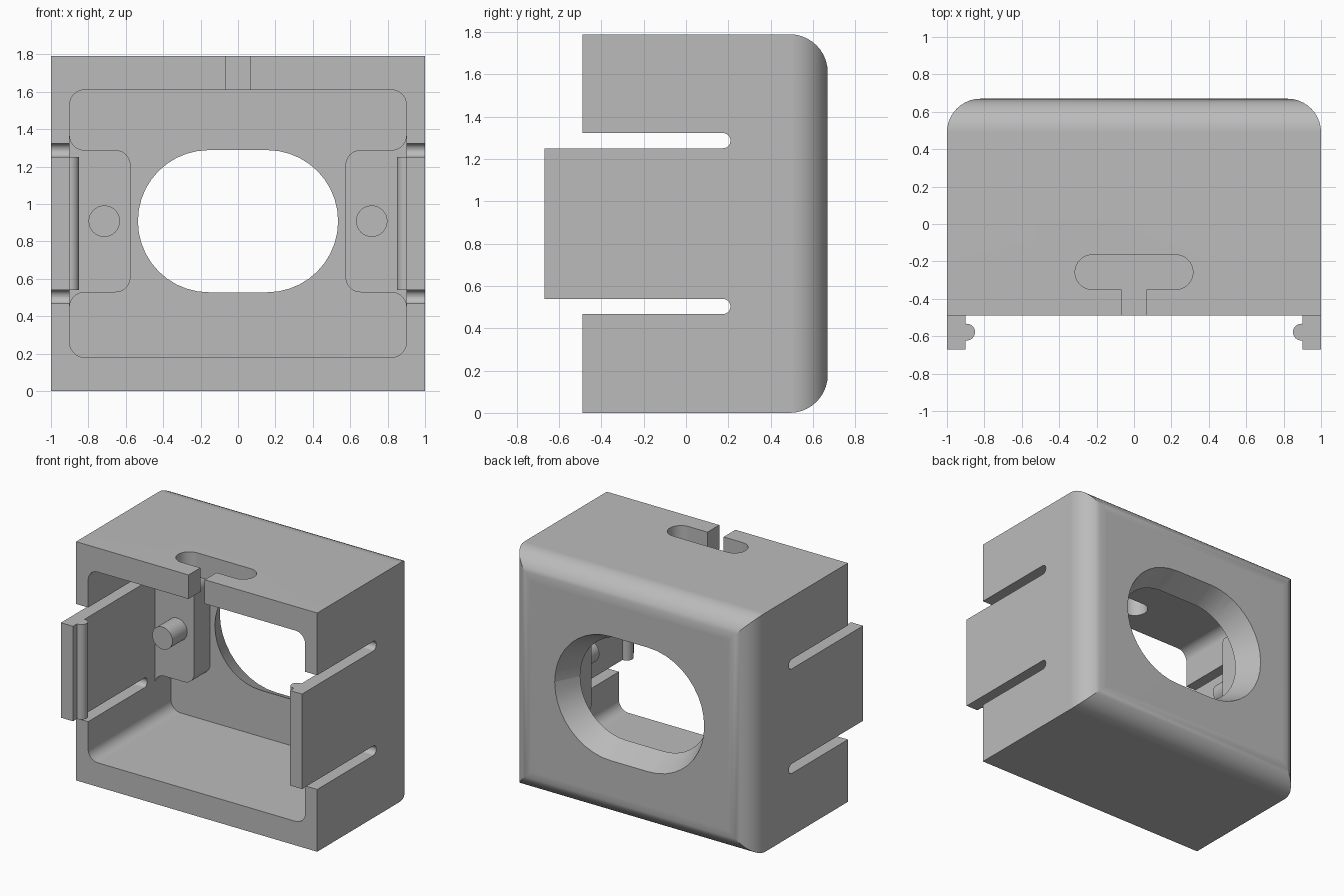
import bpy, bmesh, math
from mathutils import Vector

if "Cube" in bpy.data.objects:
    bpy.data.objects.remove(bpy.data.objects["Cube"], do_unlink=True)

HEIGHT = 1.79
FRONT, TONGUE, BACK = -0.49, -0.67, 0.67
ROUND, WALL_Y, MID_Z = 0.18, 0.49, 0.908

grey = bpy.data.materials.new("light grey plastic")
grey.use_nodes = True
grey.diffuse_color = (0.5, 0.5, 0.5, 1)
grey.node_tree.nodes["Principled BSDF"].inputs["Base Color"].default_value = (0.5, 0.5, 0.5, 1)

# How a 2D profile point and a depth map into space, per extrusion axis
MAPS = {
    "x": lambda p, d: (d, p.x, p.y),
    "y": lambda p, d: (p.x, d, p.y),
    "z": lambda p, d: (p.x, p.y, d),
}


def outline(corners, steps=10):
    """Closed outline with square corners (u, v, radius) rounded off."""
    result = []
    for i, (u, v, r) in enumerate(corners):
        p = Vector((u, v))
        if not r:
            result.append(p)
            continue
        before = (Vector(corners[i - 1][:2]) - p).normalized()
        after = (Vector(corners[(i + 1) % len(corners)][:2]) - p).normalized()
        centre = p + (before + after) * r
        for k in range(steps + 1):
            t = math.pi / 2 * k / steps
            result.append(centre - after * r * math.cos(t) - before * r * math.sin(t))
    return result


def rect(w, z0, z1, r):
    return outline([(-w, z0, r), (w, z0, r), (w, z1, r), (-w, z1, r)])


def circle(u, v, r, count=32):
    turn = 2 * math.pi / count
    return [Vector((u + r * math.cos(turn * k), v + r * math.sin(turn * k))) for k in range(count)]


def loft(name, axis, start, end, loop, end_loop=None):
    """Solid between two matching outlines along an axis."""
    bm = bmesh.new()
    place = MAPS[axis]
    a = [bm.verts.new(place(p, start)) for p in loop]
    b = [bm.verts.new(place(p, end)) for p in (end_loop or loop)]
    bm.faces.new(a)
    bm.faces.new(b)
    for i in range(len(a)):
        bm.faces.new((a[i - 1], a[i], b[i], b[i - 1]))
    bmesh.ops.remove_doubles(bm, verts=bm.verts, dist=0.0005)
    bmesh.ops.recalc_face_normals(bm, faces=bm.faces)
    mesh = bpy.data.meshes.new(name)
    bm.to_mesh(mesh)
    bm.free()
    mesh.materials.append(grey)
    obj = bpy.data.objects.new(name, mesh)
    bpy.context.collection.objects.link(obj)
    return obj


def activate(obj):
    bpy.ops.object.select_all(action="DESELECT")
    obj.select_set(True)
    bpy.context.view_layer.objects.active = obj


def combine(target, tool, operation="DIFFERENCE"):
    activate(target)
    mod = target.modifiers.new("cut", "BOOLEAN")
    mod.object, mod.operation, mod.solver = tool, operation, "EXACT"
    bpy.ops.object.modifier_apply(modifier=mod.name)
    bpy.data.objects.remove(tool, do_unlink=True)


def finish(obj):
    activate(obj)
    bpy.ops.object.shade_smooth_by_angle(angle=math.radians(30))
    obj.modifiers.new("even shading", "WEIGHTED_NORMAL").keep_sharp = True


# Housing: plan outline crossed with side outline rounds the four back edges
housing = loft("housing", "z", -0.1, HEIGHT + 0.1, outline(
    [(-1, TONGUE, 0), (1, TONGUE, 0), (1, BACK, ROUND), (-1, BACK, ROUND)]))
side = loft("side_outline", "x", -1.1, 1.1, outline(
    [(-0.8, 0, 0), (BACK, 0, ROUND), (BACK, HEIGHT, ROUND), (-0.8, HEIGHT, 0)]))
combine(housing, side, "INTERSECT")

# Open cavity
combine(housing, loft("cavity", "y", -0.8, WALL_Y, rect(0.9, 0.18, 1.61, 0.08)))

# Side slots, which also set the front rim back from the clip tongues
for flip in (False, True):
    step = [(-0.8, -0.1, 0), (FRONT, -0.1, 0), (FRONT, 0.467, 0),
            (0.21, 0.467, 0.035), (0.21, 0.539, 0.035), (-0.8, 0.539, 0)]
    if flip:
        step = [(y, HEIGHT - z, r) for y, z, r in step]
    combine(housing, loft("slot", "x", -1.1, 1.1, outline(step, 6)))

# Flared window through the back wall
grow = 0.085 / (BACK - WALL_Y)


def window(y):
    r = 0.38 + grow * (y - WALL_Y)
    return rect(0.155 + r, MID_Z - r, MID_Z + r, r - 0.001)


y0, y1 = WALL_Y - 0.05, BACK + 0.05
combine(housing, loft("window", "y", y0, y1, window(y0), window(y1)))

# Keyhole in the top wall
combine(housing, loft("keyhole", "z", 1.5, 2, outline([
    (-0.067, -0.8, 0), (0.067, -0.8, 0), (0.067, -0.35, 0),
    (0.315, -0.35, 0.092), (0.315, -0.165, 0.092),
    (-0.315, -0.165, 0.092), (-0.315, -0.35, 0.092), (-0.067, -0.35, 0)])))
finish(housing)

# Mirrored inner parts
for label, s in (("left", 1), ("right", -1)):
    low, high = MID_Z - 0.38, MID_Z + 0.38
    # Boss that flares into the side wall
    finish(loft(label + "_boss", "y", 0.3, 0.52, outline([
        (s * 0.95, low - 0.08, 0), (s * 0.9, low - 0.08, 0), (s * 0.9, low, 0.08),
        (s * 0.575, low, 0.08), (s * 0.575, high, 0.08), (s * 0.9, high, 0.08),
        (s * 0.9, high + 0.08, 0), (s * 0.95, high + 0.08, 0)])))
    # Locating post
    finish(loft(label + "_post", "y", 0.125, 0.33, circle(s * 0.715, MID_Z, 0.084)))
    # Half-round catch on the clip tongue
    catch = [Vector((min(p.x, 0.9), p.y)) for p in circle(0.895, -0.578, 0.045)
             if p.x < 0.91]
    finish(loft(label + "_catch", "z", 0.539, HEIGHT - 0.539,
                [Vector((s * p.x, p.y)) for p in catch]))
